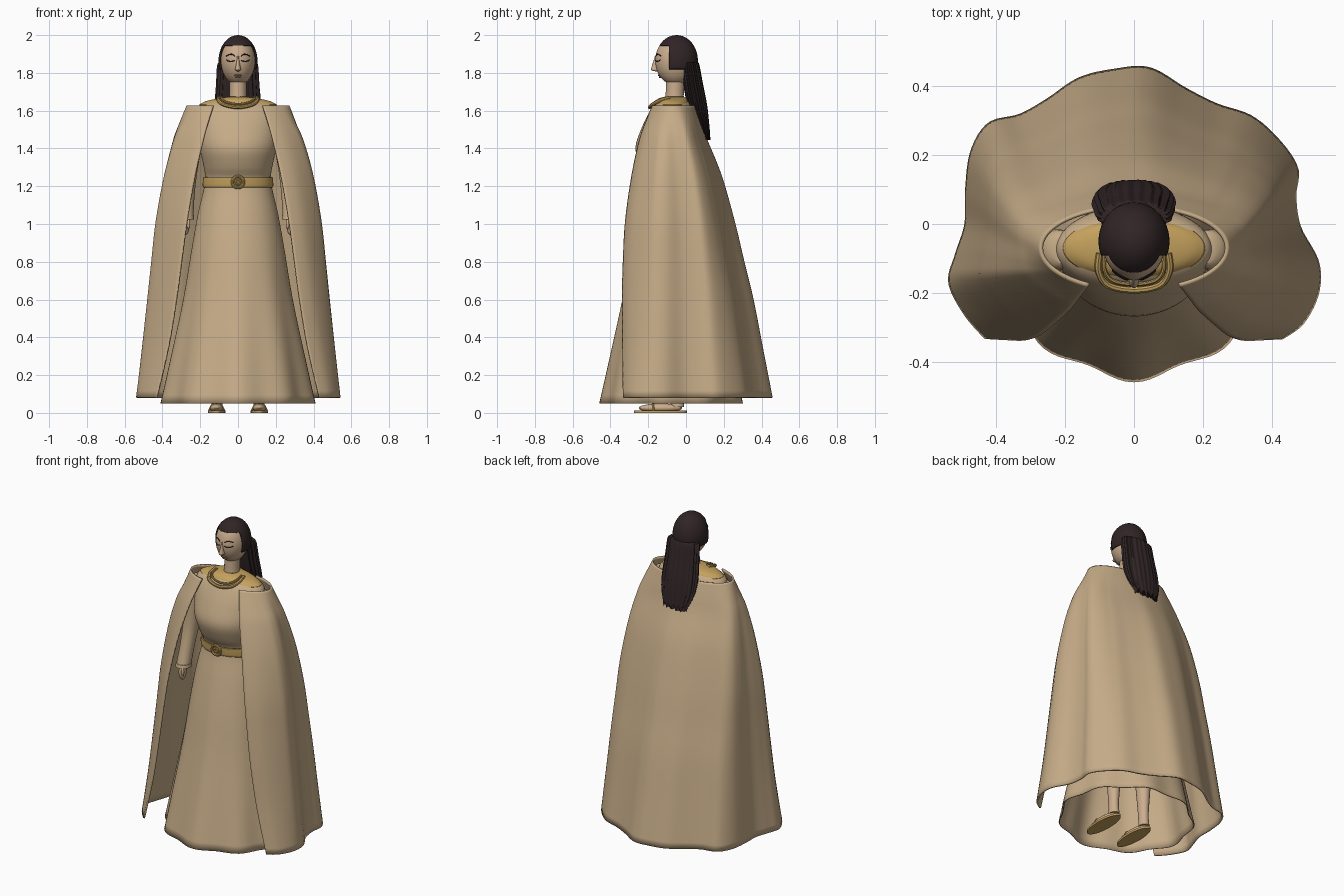
import bpy, bmesh, math, random
from mathutils import Vector

if "Cube" in bpy.data.objects:
    bpy.data.objects.remove(bpy.data.objects["Cube"])
random.seed(3)

def material(name, rgb):
    m = bpy.data.materials.new(name)
    m.diffuse_color = (*rgb, 1)
    m.use_nodes = True
    m.node_tree.nodes["Principled BSDF"].inputs["Base Color"].default_value = m.diffuse_color
    return m

CLOTH = material("tan cloth", (0.56, 0.41, 0.245))
SKIN = material("skin", (0.60, 0.42, 0.27))
GOLD = material("gold", (0.56, 0.36, 0.11))
HAIR = material("dark hair", (0.03, 0.018, 0.019))
LIPS = material("lips", (0.36, 0.19, 0.13))

def add(name, bm, mat, thick=0.0):
    bmesh.ops.recalc_face_normals(bm, faces=bm.faces)
    me = bpy.data.meshes.new(name)
    bm.to_mesh(me)
    bm.free()
    me.materials.append(mat)
    ob = bpy.data.objects.new(name, me)
    bpy.context.collection.objects.link(ob)
    if thick:
        s = ob.modifiers.new("thickness", 'SOLIDIFY')
        s.thickness, s.offset = thick, 0
    return ob

def spline(pts, t):
    """Catmull-Rom through tuples, t in 0..1."""
    n = len(pts) - 1
    i = min(int(t * n), n - 1)
    f = t * n - i
    p = [Vector(pts[max(0, min(n, i + k))]) for k in (-1, 0, 1, 2)]
    return 0.5 * (2 * p[1] + (p[2] - p[0]) * f + (2 * p[0] - 5 * p[1] + 4 * p[2] - p[3]) * f * f
                  + (3 * p[1] - p[0] - 3 * p[2] + p[3]) * f ** 3)

def grid(rows, closed, caps=False):
    bm = bmesh.new()
    vs = [[bm.verts.new(p) for p in r] for r in rows]
    n = len(rows[0])
    for a, b in zip(vs, vs[1:]):
        for j in range(n if closed else n - 1):
            k = (j + 1) % n
            bm.faces.new((a[j], a[k], b[k], b[j]))
    if caps:
        bm.faces.new(vs[0])
        bm.faces.new(vs[-1])
    return bm

def loft(name, keys, mat, n=72, steps=4, wave=None, caps=True, thick=0.0):
    """Elliptical rings; keys are (z, rx, ry, cx, cy)."""
    m = (len(keys) - 1) * steps
    rows = []
    for i in range(m + 1):
        z, rx, ry, cx, cy = spline(keys, i / m)
        ring = []
        for j in range(n):
            a = math.tau * j / n
            s = wave(a, z) if wave else 1
            ring.append((cx + rx * s * math.cos(a), cy + ry * s * math.sin(a), z))
        rows.append(ring)
    return add(name, grid(rows, True, caps), mat, thick)

def ball(name, loc, size, mat, seg=32):
    bm = bmesh.new()
    bmesh.ops.create_uvsphere(bm, u_segments=seg, v_segments=seg // 2, radius=1)
    for v in bm.verts:
        v.co = Vector([c * s for c, s in zip(v.co, size)]) + Vector(loc)
    return add(name, bm, mat)

def tube(name, pts, r, mat, steps=24, cyclic=False):
    cu = bpy.data.curves.new(name, 'CURVE')
    cu.dimensions, cu.bevel_depth, cu.bevel_resolution, cu.use_fill_caps = '3D', r, 2, True
    sp = cu.splines.new('POLY')
    path = pts if cyclic else [spline(pts, i / steps) for i in range(steps + 1)]
    sp.points.add(len(path) - 1)
    for q, p in zip(sp.points, path):
        q.co = (*p, 1)
    sp.use_cyclic_u = cyclic
    cu.materials.append(mat)
    ob = bpy.data.objects.new(name, cu)
    bpy.context.collection.objects.link(ob)
    bpy.ops.object.select_all(action='DESELECT')
    ob.select_set(True)
    bpy.context.view_layer.objects.active = ob
    bpy.ops.object.convert(target='MESH')

def hoop(name, c, r, thick, mat):
    tube(name, [(c[0] + r * math.cos(math.tau * i / 28), c[1], c[2] + r * math.sin(math.tau * i / 28))
                for i in range(28)], thick, mat, cyclic=True)

# dress with folds growing towards the hem
def dress_folds(a, z):
    w = max(0, min(1, (1.1 - z) / 1.05)) ** 1.4
    return 1 + w * (0.032 * math.cos(9 * (a + math.pi / 2)) + 0.012 * math.cos(4 * (a + math.pi / 2)))

loft("dress", [(0.05, .395, .37, 0, -.07), (0.3, .345, .32, 0, -.07), (0.6, .285, .26, 0, -.07),
               (0.85, .245, .215, 0, -.07), (1.05, .21, .17, 0, -.07), (1.22, .172, .13, 0, -.07),
               (1.3, .178, .145, 0, -.09), (1.4, .20, .158, 0, -.107), (1.5, .215, .145, 0, -.09),
               (1.58, .225, .122, 0, -.075), (1.625, .205, .098, 0, -.07), (1.65, .13, .072, 0, -.065),
               (1.66, .045, .045, 0, -.06)], CLOTH, n=108, wave=dress_folds, caps=False, thick=.006)

# gold shoulder yoke, belt and buckle
loft("shoulder_yoke", [(1.63, .205, .088, 0, -.07), (1.648, .17, .08, 0, -.068),
                       (1.662, .11, .068, 0, -.065), (1.672, .045, .047, 0, -.06)], GOLD, caps=False, thick=.004)
loft("belt", [(1.195, .180, .138, 0, -.07), (1.205, .183, .142, 0, -.07),
              (1.235, .181, .142, 0, -.073), (1.247, .178, .140, 0, -.076)], GOLD, caps=False, thick=.008)
hoop("buckle_ring", (0, -.219, 1.222), .03, .008, GOLD)
hoop("buckle_centre", (0, -.219, 1.222), .012, .006, GOLD)

# open necklace with a small pendant
tube("necklace", [(-.10, -.085, 1.668), (-.103, -.135, 1.655), (-.075, -.178, 1.632), (0, -.192, 1.618),
                  (.075, -.178, 1.632), (.103, -.135, 1.655), (.10, -.085, 1.668)], .010, GOLD, 36)
tube("inner_necklace", [(-.085, -.09, 1.672), (-.085, -.135, 1.662), (-.06, -.165, 1.645), (0, -.175, 1.635),
                        (.06, -.165, 1.645), (.085, -.135, 1.662), (.085, -.09, 1.672)], .006, GOLD, 36)

# cape: shoulder ellipse lofted to a wavy hem, open at the front
hem = [(.43, -.33), (.49, -.285), (.532, -.2), (.532, -.11), (.48, -.01), (.466, .08), (.472, .16), (.42, .24),
       (.34, .31), (.24, .345), (.15, .39), (.045, .45), (-.06, .445), (-.16, .42), (-.25, .36), (-.33, .315),
       (-.42, .29), (-.47, .21), (-.485, .1), (-.487, 0), (-.515, -.09), (-.534, -.17), (-.49, -.26), (-.43, -.33)]
# z, then how far side, back, front and opening edge have spread
spread = [(1.625, 0, 0, 0, 0), (1.53, .18, .08, .25, .1), (1.44, .33, .15, .45, .18), (1.26, .51, .33, .7, .32),
          (1.02, .66, .5, .92, .46), (.8, .74, .63, 1.0, .56), (.6, .81, .75, 1.03, .65), (.35, .9, .87, 1.02, .79),
          (.08, 1, 1, 1, 1)]
cape_rows = []
for i in range(41):
    z, side, back, front, edge = spline(spread, i / 40)
    row = []
    for j in range(121):
        u = j / 120
        hx, hy = spline(hem, u)
        a = math.radians(-61 + 302 * u)
        tx, ty = .268 * math.cos(a), -.07 + .12 * math.sin(a)
        b = max(0, 1 - min(u, 1 - u) / .1)
        k = max(0, min(1, (hy + .3) / .6))
        fx = side + (edge - side) * b
        fy = front + (back - front) * k
        row.append((tx + (hx - tx) * fx, ty + (hy - ty) * fy, z))
    cape_rows.append(row)
add("cape", grid(cape_rows, False), CLOTH, .01)

# neck and head
loft("neck", [(1.62, .055, .055, 0, -.06), (1.68, .045, .048, 0, -.06), (1.79, .046, .05, 0, -.055)], SKIN, n=32)
HC, HS = Vector((0, -.055, 1.865)), Vector((.091, .108, .13))
ball("head", HC, HS, SKIN, 48)

def face(x, z, out=.001):
    q = 1 - (x / HS.x) ** 2 - ((z - HC.z) / HS.z) ** 2
    return (x, HC.y - HS.y * math.sqrt(max(q, 0)) - out, z)

# nose, mouth, eyes, brows
loft("nose", [(1.808, .004, .004, 0, -.158), (1.815, .015, .024, 0, -.161), (1.835, .012, .02, 0, -.161),
              (1.865, .007, .011, 0, -.161), (1.89, .004, .004, 0, -.160)], SKIN, n=20)
ball("upper_lip", face(0, 1.787), (.021, .007, .005), LIPS, 16)
ball("lower_lip", face(0, 1.778), (.017, .008, .006), LIPS, 16)
for s, side in ((-1, "left"), (1, "right")):
    tube(side + "_eye_line", [face(s * .018, 1.867), face(s * .032, 1.861), face(s * .048, 1.862),
                              face(s * .062, 1.869)], .003, HAIR, 12)
    tube(side + "_brow", [face(s * .017, 1.889), face(s * .036, 1.899), face(s * .062, 1.89)], .003, HAIR, 12)
    ball(side + "_ear", (s * .09, -.05, 1.855), (.01, .018, .028), SKIN, 16)

# hair cap, cut around the face
bm = bmesh.new()
bmesh.ops.create_uvsphere(bm, u_segments=48, v_segments=24, radius=1)
for v in bm.verts:
    v.co = (v.co.x * .1, v.co.y * .11 - .05, v.co.z * .132 + 1.865)
for co, no in (((0, 0, 1.82), (0, 0, 1)), ((0, 0, 1.943), (0, 0, 1)), ((0, -.09, 0), (0, 1, 0))):
    bmesh.ops.bisect_plane(bm, geom=bm.verts[:] + bm.edges[:] + bm.faces[:], plane_co=co, plane_no=no)
gone = []
for f in bm.faces:
    c = f.calc_center_median()
    if c.z < 1.82 or (c.z < 1.943 and c.y < -.09):
        gone.append(f)
bmesh.ops.delete(bm, geom=gone, context='FACES')
add("hair_cap", bm, HAIR, .006)

# long hair with strands and ragged tips
def strands(a, z):
    return 1 + .045 * math.cos(22 * a) + .02 * math.cos(9 * a + 5 * z)

hair = loft("long_hair", [(1.855, .092, .04, 0, .02), (1.84, .104, .047, 0, .022), (1.74, .11, .05, 0, .038),
                          (1.63, .117, .05, 0, .06), (1.54, .108, .036, 0, .085), (1.46, .078, .018, 0, .11)],
            HAIR, n=132, wave=strands)
for v in hair.data.vertices:
    if v.co.z < 1.47:
        v.co.z += .018 * math.cos(v.co.x * 190) + random.uniform(-.003, .003)

# arms, hands, legs, feet and sandals on both sides
for s, side in ((-1, "left"), (1, "right")):
    loft(side + "_sleeve", [(1.60, .03, .04, s * .205, -.075), (1.55, .055, .06, s * .222, -.075),
                            (1.3, .048, .052, s * .26, -.09), (1.15, .042, .045, s * .272, -.12),
                            (1.03, .042, .045, s * .278, -.15)], CLOTH, n=32)
    loft(side + "_cuff", [(1.045, .045, .048, s * .278, -.147), (1.025, .046, .049, s * .278, -.151)], CLOTH, n=32, steps=1)
    ball(side + "_hand", (s * .278, -.16, .99), (.02, .028, .05), SKIN, 24)
    ball(side + "_thumb", (s * .262, -.182, 1.0), (.009, .01, .026), SKIN, 16)
    loft(side + "_leg", [(.03, .03, .036, s * .112, -.045), (.12, .029, .034, s * .112, -.05),
                         (.38, .046, .052, s * .108, -.05), (.85, .065, .07, s * .1, -.06)], SKIN, n=28)
    ball(side + "_foot", (s * .113, -.135, .026), (.036, .115, .024), SKIN, 24)
    loft(side + "_sandal_sole", [(0, .046, .14, s * .113, -.136), (.013, .046, .14, s * .113, -.136)], GOLD, n=40, steps=1)
    tube(side + "_sandal_strap", [(s * .113 - .04, -.17, .012), (s * .113 - .02, -.175, .047),
                                  (s * .113 + .02, -.175, .047), (s * .113 + .04, -.17, .012)], .005, GOLD, 12)

# smooth shading with sharp edges kept
bpy.ops.object.select_all(action='DESELECT')
for ob in bpy.context.scene.objects:
    ob.select_set(True)
    bpy.context.view_layer.objects.active = ob
bpy.ops.object.shade_smooth_by_angle(angle=math.radians(40))
